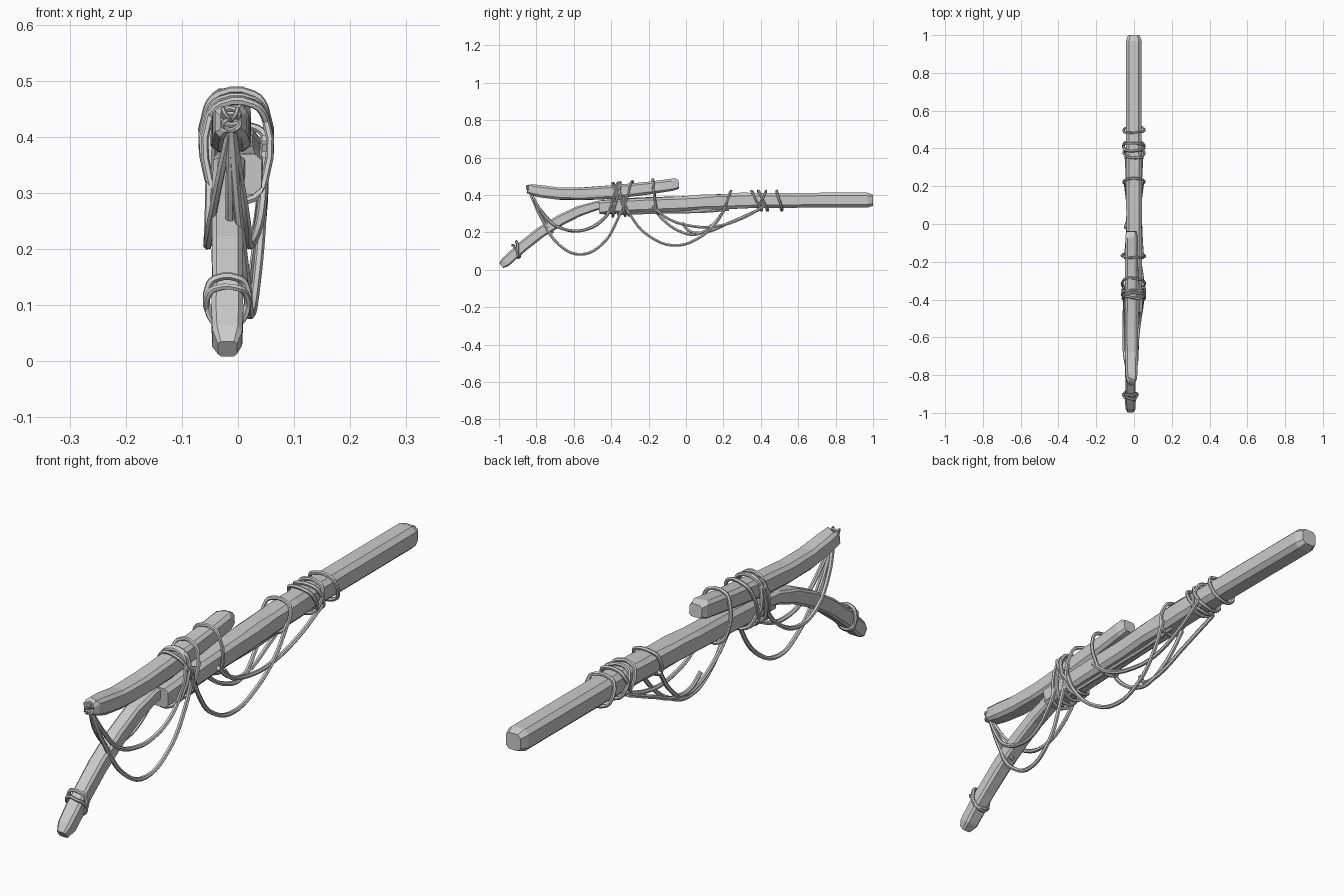
import bpy, bmesh, random
from math import sin, cos, tau
from mathutils import Vector

random.seed(4)


def hewn_beam(name, stations, chamfer=0.24, jitter=0.0):
    """Loft chamfered rectangles along stations of (y, z, x, width, height)."""
    bm = bmesh.new()
    rings = []
    last = len(stations) - 1
    for i, (y, z, x, w, h) in enumerate(stations):
        a, b = stations[max(i - 1, 0)], stations[min(i + 1, last)]
        t = Vector((0, b[0] - a[0], b[1] - a[1])).normalized()
        n = Vector((0, -t.z, t.y))
        k = 1 - 2 * chamfer
        prof = [(1, k), (k, 1), (-k, 1), (-1, k), (-1, -k), (-k, -1), (k, -1), (1, -k)]
        ring = []
        for u, v in prof:
            p = Vector((x, y, z)) + Vector((u * w / 2, 0, 0)) + n * (v * h / 2)
            if 0 < i < last:
                p += t * random.uniform(-1, 1) * jitter * 4
                p -= Vector((u * w, 0, 0)) * random.random() * jitter * 6
                p += n * random.uniform(-1, 0) * v * jitter
            ring.append(bm.verts.new(p))
        rings.append(ring)
    for r, s in zip(rings, rings[1:]):
        for j in range(8):
            bm.faces.new((r[j], r[(j + 1) % 8], s[(j + 1) % 8], s[j]))
    bm.faces.new(rings[0])
    bm.faces.new(rings[-1][::-1])
    bmesh.ops.recalc_face_normals(bm, faces=bm.faces)
    me = bpy.data.meshes.new(name)
    bm.to_mesh(me)
    bm.free()
    ob = bpy.data.objects.new(name, me)
    bpy.context.collection.objects.link(ob)
    return ob


def rope(name, pts, radius=0.008, closed=False, res=5):
    """Thin rope through the points, turned into a mesh."""
    cu = bpy.data.curves.new(name, 'CURVE')
    cu.dimensions = '3D'
    cu.bevel_depth = radius
    cu.bevel_resolution = 1
    cu.resolution_u = res
    cu.use_fill_caps = True
    sp = cu.splines.new('BEZIER')
    sp.bezier_points.add(len(pts) - 1)
    for bp, p in zip(sp.bezier_points, pts):
        bp.co = p
        bp.handle_left_type = bp.handle_right_type = 'AUTO'
    sp.use_cyclic_u = closed
    ob = bpy.data.objects.new(name, cu)
    bpy.context.collection.objects.link(ob)
    bpy.ops.object.select_all(action='DESELECT')
    ob.select_set(True)
    bpy.context.view_layer.objects.active = ob
    bpy.ops.object.convert(target='MESH')
    bpy.ops.object.shade_smooth_by_angle()
    return ob


def wrap(name, top, bottom, x0, x1, radius=0.007):
    """Closed loop round a beam; top and bottom are (y, z), sides x0 and x1."""
    pts = []
    for u, v in [(0, .2), (0, .86), (.2, 1), (.8, 1), (1, .86), (1, .2), (.8, 0), (.2, 0)]:
        y = bottom[0] + (top[0] - bottom[0]) * v
        z = bottom[1] + (top[1] - bottom[1]) * v
        pts.append((x0 + (x1 - x0) * u, y + random.uniform(-.005, .005), z))
    rope(name, pts, radius, True, 3)


# Long main beam
hewn_beam("main_beam", [
    (-0.465, 0.333, 0.003, 0.078, 0.072), (-0.45, 0.334, 0.003, 0.084, 0.080),
    (-0.25, 0.345, 0.001, 0.084, 0.084), (-0.02, 0.354, 0, 0.084, 0.084),
    (0.08, 0.360, 0, 0.088, 0.084), (0.18, 0.365, 0, 0.084, 0.086),
    (0.30, 0.370, 0, 0.088, 0.086), (0.37, 0.371, 0, 0.082, 0.080)], 0.18, 0.006)
hewn_beam("barrel_beam", [
    (0.33, 0.371, -0.001, 0.076, 0.076), (0.36, 0.371, -0.001, 0.083, 0.080),
    (0.97, 0.372, -0.001, 0.083, 0.080), (1.0, 0.372, -0.001, 0.060, 0.060)], 0.2)

# Upper beam with a rising tip
hewn_beam("upper_beam", [
    (-0.842, 0.425, -0.013, 0.036, 0.034), (-0.82, 0.427, -0.013, 0.058, 0.062),
    (-0.77, 0.418, -0.013, 0.066, 0.068), (-0.68, 0.408, -0.013, 0.070, 0.068),
    (-0.55, 0.406, -0.013, 0.072, 0.070), (-0.40, 0.415, -0.012, 0.072, 0.074),
    (-0.20, 0.437, -0.012, 0.070, 0.070), (-0.065, 0.455, -0.012, 0.068, 0.068),
    (-0.038, 0.457, -0.012, 0.050, 0.046)], 0.17, 0.003)

# Curved grip
hewn_beam("curved_grip", [
    (-0.988, 0.022, -0.019, 0.034, 0.034), (-0.965, 0.040, -0.019, 0.054, 0.056),
    (-0.92, 0.082, -0.019, 0.058, 0.056), (-0.87, 0.127, -0.019, 0.054, 0.058),
    (-0.78, 0.198, -0.019, 0.056, 0.060), (-0.68, 0.260, -0.019, 0.056, 0.060),
    (-0.58, 0.310, -0.018, 0.056, 0.058), (-0.48, 0.342, -0.016, 0.056, 0.048),
    (-0.40, 0.352, -0.014, 0.056, 0.040)], 0.15, 0.002)

# Rope wraps binding the two beams: (top y, bottom y)
for i, (a, b) in enumerate([(-0.39, -0.31), (-0.37, -0.42), (-0.36, -0.33),
                            (-0.35, -0.39), (-0.29, -0.35), (-0.18, -0.15)]):
    wrap(f"beam_binding_{i}", (a, 0.465 + (a + 0.3) * 0.09), (b, 0.290 + (b + 0.42) * 0.06),
         -0.050 - 0.001 * i, 0.048)

# Rope wraps on the forward beam and the grip
for i, (a, b) in enumerate([(0.24, 0.205), (0.355, 0.40), (0.39, 0.435),
                            (0.43, 0.385), (0.485, 0.51)]):
    wrap(f"forward_binding_{i}", (a, 0.417), (b, 0.322), -0.048, 0.047)
wrap("grip_binding", (-0.905, 0.148), (-0.895, 0.068), -0.051, 0.013)
wrap("grip_binding_cross", (-0.925, 0.130), (-0.89, 0.072), -0.051, 0.013, 0.006)

# Hanging rear ropes, starting at the tip
tip = (-0.012, -0.838, 0.422)
rope("rear_rope_deep", [tip, (0.000, -0.77, 0.27), (0.016, -0.68, 0.135), (0.022, -0.565, 0.082),
                        (0.032, -0.45, 0.135), (0.043, -0.37, 0.26), (0.047, -0.32, 0.40)])
rope("rear_rope_shallow", [tip, (-0.036, -0.77, 0.31), (-0.052, -0.67, 0.225),
                           (-0.054, -0.57, 0.208), (-0.052, -0.47, 0.25),
                           (-0.050, -0.39, 0.34), (-0.048, -0.36, 0.42)])
rope("rear_rope_right", [tip, (0.002, -0.785, 0.33), (0.015, -0.72, 0.25), (0.018, -0.63, 0.212),
                         (0.028, -0.53, 0.215), (0.042, -0.44, 0.27), (0.047, -0.38, 0.36)])
rope("tip_to_grip_rope", [tip, (-0.014, -0.79, 0.32), (-0.014, -0.73, 0.23), (-0.014, -0.71, 0.195)])

# Hanging forward ropes
rope("forward_rope_deep", [(0.047, -0.335, 0.39), (0.045, -0.29, 0.28), (0.032, -0.19, 0.175),
                           (0.026, -0.06, 0.13), (0.028, 0.06, 0.165),
                           (0.038, 0.16, 0.25), (0.046, 0.22, 0.35)])
rope("forward_rope_middle", [(-0.047, -0.18, 0.34), (-0.040, -0.12, 0.265), (-0.034, -0.02, 0.200),
                             (-0.030, 0.06, 0.19), (-0.038, 0.15, 0.25), (-0.047, 0.22, 0.34)])
rope("forward_rope_shallow", [(0.046, -0.18, 0.34), (0.040, -0.10, 0.275), (0.034, 0.04, 0.232),
                              (0.032, 0.16, 0.232), (0.038, 0.29, 0.270), (0.046, 0.43, 0.345)])
rope("forward_rope_far", [(-0.046, -0.02, 0.25), (-0.035, 0.02, 0.205), (-0.032, 0.10, 0.20),
                          (-0.036, 0.24, 0.255), (-0.044, 0.40, 0.325)])
rope("underside_rope", [(0.015, -0.37, 0.298), (0.010, -0.10, 0.308), (0.012, 0.10, 0.311),
                        (0.015, 0.23, 0.322)])

# Tip knot with frayed ends
for i in range(3):
    r = 0.014
    rope(f"tip_knot_{i}", [(-0.012 + r * cos(tau * k / 6),
                            -0.842 + 0.006 * sin(tau * k / 3 + i * 2),
                            0.422 + 0.009 * i + r * 0.7 * sin(tau * k / 6)) for k in range(6)],
         0.005, True, 3)
for i, dx in enumerate((-0.016, 0.012)):
    rope(f"knot_end_{i}", [(-0.012, -0.842, 0.43), (-0.012 + dx * 0.6, -0.852, 0.438),
                           (-0.012 + dx, -0.848, 0.452)], 0.004, False, 3)
